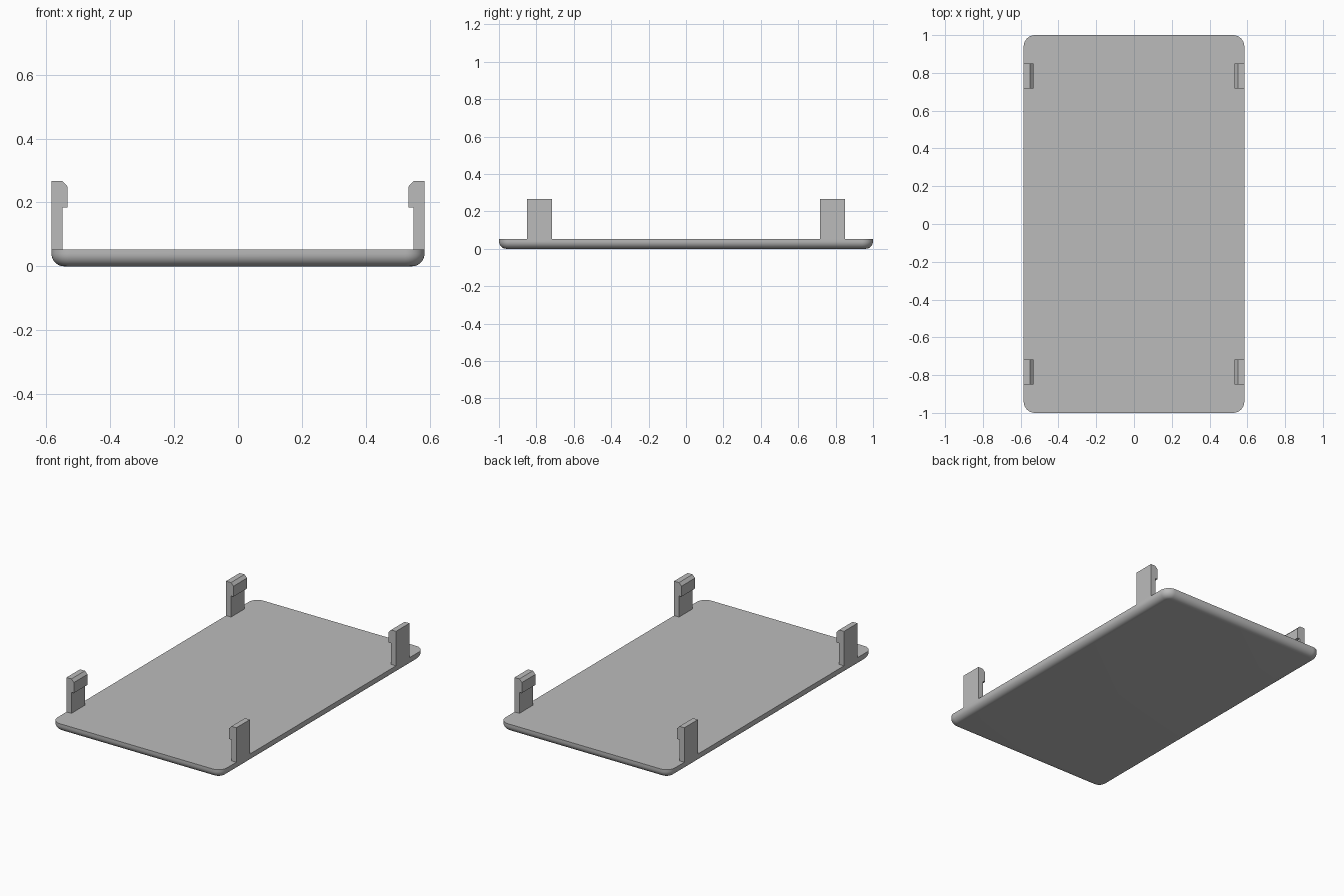
import bpy
import bmesh
import math

cube = bpy.data.objects.get("Cube")
if cube:
    bpy.data.objects.remove(cube, do_unlink=True)

HALF_X, HALF_Y, THICK = 0.584, 1.0, 0.053
CORNER, FILLET = 0.06, 0.04

grey = bpy.data.materials.new("plain grey")
grey.use_nodes = True
color = (0.5, 0.5, 0.5, 1)
grey.diffuse_color = color
grey.node_tree.nodes["Principled BSDF"].inputs["Base Color"].default_value = color


def add_object(name, bm, smooth=False):
    bmesh.ops.recalc_face_normals(bm, faces=bm.faces)
    mesh = bpy.data.meshes.new(name)
    bm.to_mesh(mesh)
    bm.free()
    mesh.materials.append(grey)
    if smooth:
        mesh.shade_smooth()
        mesh.set_sharp_from_angle(angle=math.radians(35))
    obj = bpy.data.objects.new(name, mesh)
    bpy.context.collection.objects.link(obj)
    return obj


# Base plate: rounded corners, then a rounded lower rim
bm = bmesh.new()
bmesh.ops.create_cube(bm, size=1)
for v in bm.verts:
    v.co.x *= 2 * HALF_X
    v.co.y *= 2 * HALF_Y
    v.co.z = THICK if v.co.z > 0 else 0
upright = [e for e in bm.edges if abs(e.verts[0].co.z - e.verts[1].co.z) > THICK / 2]
bmesh.ops.bevel(bm, geom=upright, offset=CORNER, offset_type='OFFSET',
                segments=10, profile=0.5, affect='EDGES')
rim = [e for e in bm.edges if all(v.co.z < THICK / 2 for v in e.verts)]
bmesh.ops.bevel(bm, geom=rim, offset=FILLET, offset_type='OFFSET',
                segments=8, profile=0.5, affect='EDGES')
add_object("base_plate", bm, smooth=True)

# Clip cross-section (x, z): thin post with an inward chamfered hook
CLIP = [(HALF_X, THICK), (HALF_X, 0.267), (0.55, 0.267), (0.533, 0.249),
        (0.533, 0.184), (0.55, 0.184), (0.55, THICK)]


def add_clip(name, side, end):
    bm = bmesh.new()
    face = bm.faces.new([bm.verts.new((side * x, end * 0.717, z)) for x, z in CLIP])
    swept = bmesh.ops.extrude_face_region(bm, geom=[face])["geom"]
    moved = [g for g in swept if isinstance(g, bmesh.types.BMVert)]
    bmesh.ops.translate(bm, verts=moved, vec=(0, end * 0.133, 0))
    add_object(name, bm)


for side, side_name in ((1, "left"), (-1, "right")):
    for end, end_name in ((-1, "front"), (1, "back")):
        add_clip(f"{end_name}_{side_name}_clip", side, end)
